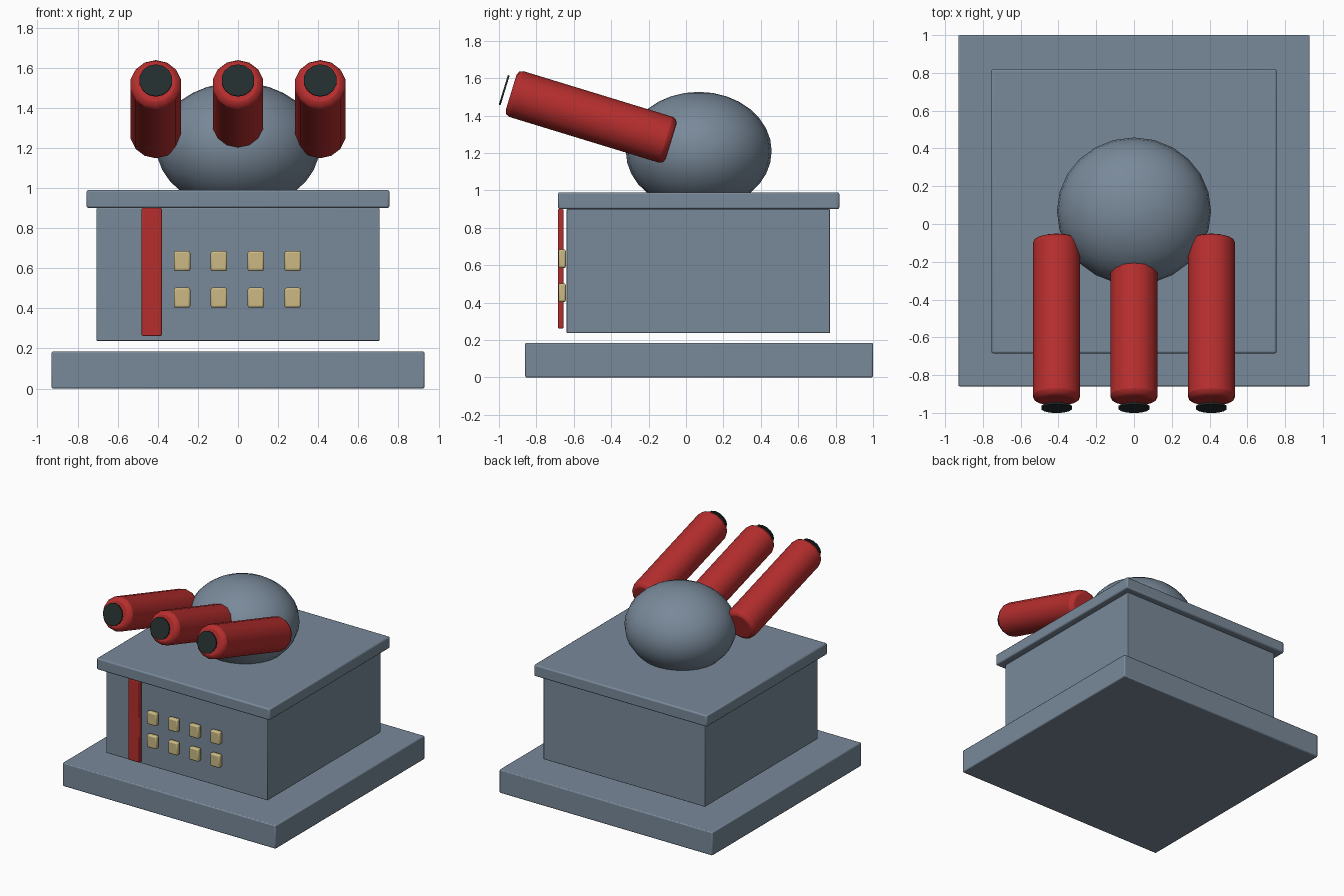
import bpy, bmesh
from math import radians, sin, cos
from mathutils import Matrix

if "Cube" in bpy.data.objects:
    bpy.data.objects.remove(bpy.data.objects["Cube"])


def material(name, rgb):
    m = bpy.data.materials.new(name)
    m.diffuse_color = (*rgb, 1)
    m.use_nodes = True
    m.node_tree.nodes["Principled BSDF"].inputs["Base Color"].default_value = m.diffuse_color
    return m


SLATE = material("slate", (0.19, 0.25, 0.32))
RED = material("red", (0.47, 0.027, 0.027))
SAND = material("sand", (0.60, 0.49, 0.23))
BLACK = material("black", (0.017, 0.027, 0.027))


def finish(name, bm, mat, bevel=0.0, segments=2):
    mesh = bpy.data.meshes.new(name)
    bm.to_mesh(mesh)
    bm.free()
    mesh.materials.append(mat)
    obj = bpy.data.objects.new(name, mesh)
    bpy.context.collection.objects.link(obj)
    bpy.ops.object.select_all(action='DESELECT')
    obj.select_set(True)
    bpy.context.view_layer.objects.active = obj
    if bevel:
        mod = obj.modifiers.new("rounded_edges", 'BEVEL')
        mod.width = bevel
        mod.segments = segments
        mod.limit_method = 'ANGLE'
        mod.angle_limit = radians(40)
    bpy.ops.object.shade_smooth_by_angle(angle=radians(35))
    return obj


def box(name, x, y, z, mat, bevel):
    """Box given by its (min, max) range on each axis."""
    bm = bmesh.new()
    size = [b - a for a, b in (x, y, z)]
    mid = [(a + b) / 2 for a, b in (x, y, z)]
    bmesh.ops.create_cube(bm, size=1, matrix=Matrix.Translation(mid) @ Matrix.Diagonal((*size, 1)))
    return finish(name, bm, mat, bevel)


def tilted_cylinder(name, center, radius, length, mat, bevel):
    """Cylinder pointing forward and up."""
    bm = bmesh.new()
    bmesh.ops.create_cone(bm, cap_ends=True, segments=14, radius1=radius, radius2=radius, depth=length,
                          matrix=Matrix.Translation(center) @ Matrix.Rotation(radians(90 - TILT), 4, 'X'))
    return finish(name, bm, mat, bevel)


# Stacked slabs: base, body and roof
box("base", (-0.93, 0.93), (-0.86, 1.0), (0, 0.185), SLATE, 0.008)
box("body", (-0.705, 0.705), (-0.638, 0.77), (0.238, 0.90), SLATE, 0.004)
box("roof", (-0.755, 0.755), (-0.685, 0.82), (0.90, 0.99), SLATE, 0.01)

# Front stripe and window grid
box("stripe", (-0.48, -0.38), (-0.685, -0.655), (0.262, 0.90), RED, 0.006)
for row, z in enumerate((0.453, 0.635)):
    for col in range(4):
        x = -0.279 + col * 0.184
        box(f"window_{row}_{col}", (x - 0.041, x + 0.041), (-0.682, -0.642),
            (z - 0.05, z + 0.05), SAND, 0.01)

# Flattened dome on the roof
bm = bmesh.new()
bmesh.ops.create_uvsphere(bm, u_segments=24, v_segments=16, radius=1,
                          matrix=Matrix.Translation((0, 0.068, 1.21)) @ Matrix.Diagonal((0.408, 0.39, 0.317, 1)))
finish("dome", bm, SLATE)

# Three raised barrels with floating muzzle discs
TILT = 17
for i, x in enumerate((-0.41, 0, 0.41)):
    tilted_cylinder(f"barrel_{i}", (x, -0.507, 1.393), 0.128, 0.895, RED, 0.03)
    tilted_cylinder(f"muzzle_{i}", (x, -0.972, 1.536), 0.083, 0.01, BLACK, 0)
